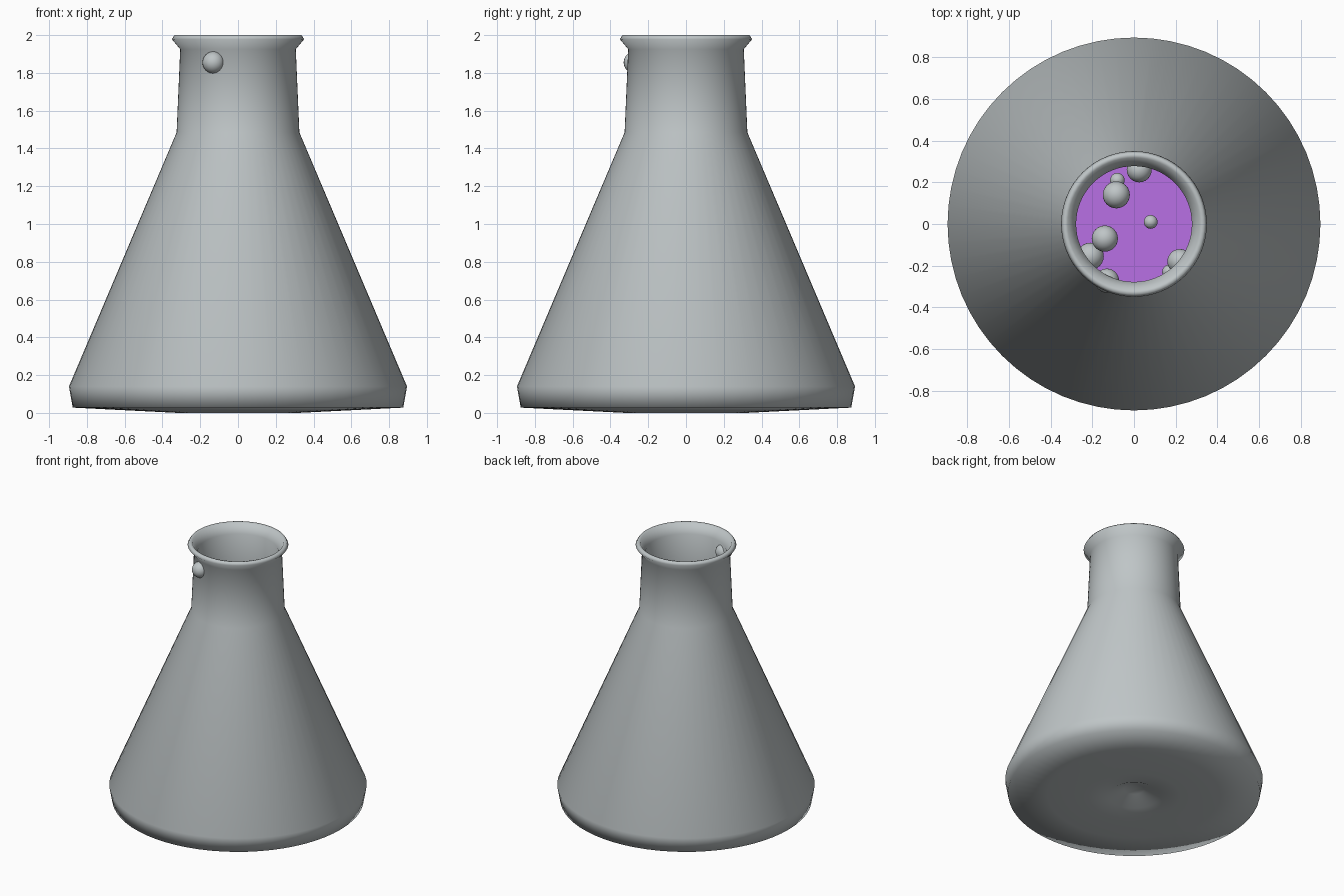
import bpy, bmesh, math

old = bpy.data.objects.get("Cube")
if old:
    bpy.data.objects.remove(old, do_unlink=True)


def material(name, rgb):
    m = bpy.data.materials.new(name)
    m.use_nodes = True
    m.diffuse_color = (*rgb, 1)
    m.node_tree.nodes["Principled BSDF"].inputs["Base Color"].default_value = (*rgb, 1)
    return m


glass = material("grey_glass", (0.52, 0.56, 0.57))
purple = material("purple_liquid", (0.48, 0.16, 0.78))


def finish(bm, name, mat):
    bmesh.ops.recalc_face_normals(bm, faces=bm.faces)
    mesh = bpy.data.meshes.new(name)
    bm.to_mesh(mesh)
    bm.free()
    mesh.materials.append(mat)
    obj = bpy.data.objects.new(name, mesh)
    bpy.context.collection.objects.link(obj)
    return obj


def lathe(name, profile, mat, steps=64):
    """Spin a closed (radius, height) profile about the z axis."""
    bm = bmesh.new()
    verts = [bm.verts.new((r, 0, z)) for r, z in profile]
    edges = [bm.edges.new(pair) for pair in zip(verts, verts[1:])]
    bmesh.ops.spin(bm, geom=verts + edges, cent=(0, 0, 0), axis=(0, 0, 1),
                   angle=math.tau, steps=steps, use_duplicate=False)
    bmesh.ops.remove_doubles(bm, verts=bm.verts, dist=0.0005)
    return finish(bm, name, mat)


# Flask: dimpled base, conical body, neck and flared lip, then the inner wall
flask = lathe("flask", [
    (0, 0.07), (0.07, 0.06), (0.18, 0.01), (0.32, 0.0), (0.6, 0.014),
    (0.875, 0.028), (0.895, 0.14), (0.325, 1.485), (0.306, 1.925),
    (0.35, 1.978), (0.337, 2.0), (0.318, 1.997), (0.278, 1.93),
    (0.295, 1.48), (0.86, 0.145), (0.84, 0.09), (0, 0.09)], glass)
flask.data.polygons.foreach_set("use_smooth", [True] * len(flask.data.polygons))

# Liquid filling the lower body
level = 0.8
wall = 0.86 - (level - 0.145) * (0.86 - 0.295) / (1.48 - 0.145)
liquid = lathe("liquid", [(0, 0.1), (0.83, 0.1), (0.85, 0.145),
                          (wall - 0.005, level), (0, level)], purple)

# Bubbles: x, y, z, radius
bubbles = [
    (-0.13, -0.272, 1.855, 0.058), (-0.085, 0.14, 1.1, 0.065),
    (-0.08, 0.21, 0.9, 0.035), (0.025, 0.26, 0.95, 0.06),
    (0.08, 0.01, 0.86, 0.033), (-0.14, -0.07, 1.2, 0.063),
    (-0.21, -0.155, 0.92, 0.065), (0.22, -0.18, 1.0, 0.06),
    (0.17, -0.23, 0.87, 0.035)]
for i, (x, y, z, r) in enumerate(bubbles):
    bm = bmesh.new()
    bmesh.ops.create_uvsphere(bm, u_segments=24, v_segments=16, radius=r)
    bubble = finish(bm, f"bubble_{i + 1}", glass)
    bubble.location = (x, y, z)
    bubble.data.polygons.foreach_set("use_smooth", [True] * len(bubble.data.polygons))
